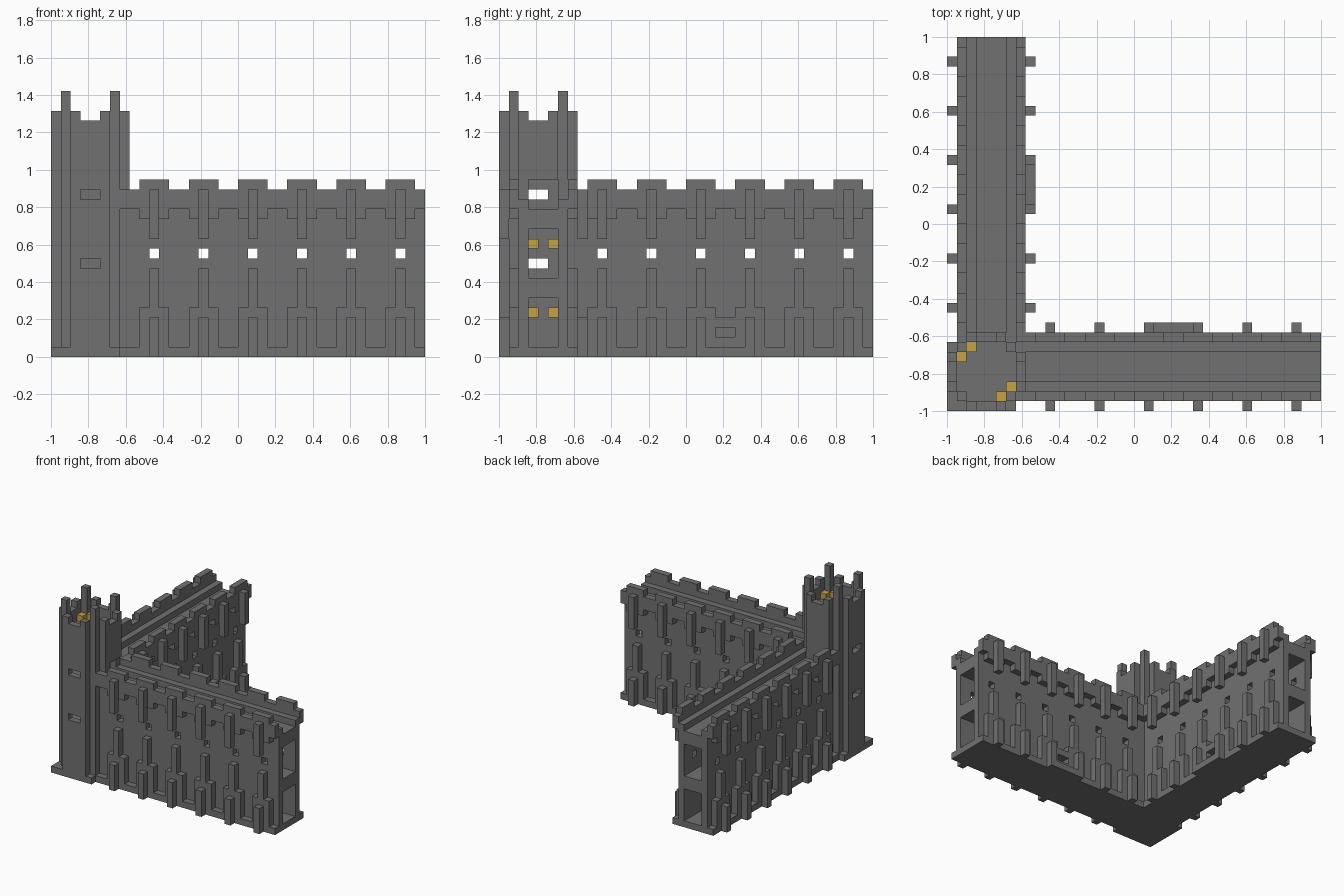
import bpy, bmesh

cube = bpy.data.objects.get("Cube")
if cube:
    bpy.data.objects.remove(cube, do_unlink=True)

U = 2 / 38          # edge of one building block
LENGTH = 38         # blocks along each wing
BAYS = range(10, 36, 5)


def material(name, rgb):
    m = bpy.data.materials.new(name)
    m.use_nodes = True
    m.diffuse_color = (*rgb, 1)
    m.node_tree.nodes["Principled BSDF"].inputs["Base Color"].default_value = (*rgb, 1)
    return m


STONE = material("grey stone", (0.165, 0.165, 0.165))
GOLD = material("torch gold", (0.56, 0.36, 0.06))


def build(name, boxes, mat=STONE, swap=False):
    """One object from block boxes ((x0, x1), (y0, y1), (z0, z1)); swap trades x and y."""
    bm = bmesh.new()
    for bx, by, bz in boxes:
        if swap:
            bx, by = by, bx
        verts = bmesh.ops.create_cube(bm, size=1)["verts"]
        for v in verts:
            for i, (lo, hi) in enumerate((bx, by, bz)):
                v.co[i] = (lo if v.co[i] < 0 else hi) * U - (1 if i < 2 else 0)
    mesh = bpy.data.meshes.new(name)
    bm.to_mesh(mesh)
    bm.free()
    mesh.materials.append(mat)
    ob = bpy.data.objects.new(name, mesh)
    bpy.context.collection.objects.link(ob)


def pierced(start, end, depth, z, holes):
    """A course of blocks along x, left open at each hole."""
    edges = [start] + [e for h in holes for e in h] + [end]
    return [((a, b), depth, z) for a, b in zip(edges[::2], edges[1::2])]


def wing(label, swap):
    loops = [(b, b + 1) for b in BAYS]
    slit = [(22, 24)]
    for side in ("outer", "inner"):
        inner = side == "inner"

        # Depths are mirrored for the courtyard side
        def depth(a, b):
            return (9 - b, 9 - a) if inner else (a, b)

        # Wall courses with a row of small windows
        start, skin = 7, depth(2, 3)
        wall = [((start, LENGTH), skin, (1, 2))]
        wall += pierced(start, LENGTH, skin, (2, 3), slit if inner else [])
        wall += [((start, LENGTH), skin, (3, 10)), ((start, LENGTH), skin, (11, 16))]
        wall += pierced(start, LENGTH, skin, (10, 11), loops)
        build(f"{label}_{side}_wall", wall, swap=swap)

        # Parapet with merlons, and a hanging post under each merlon
        lip, face = depth(1, 2), depth(0, 1)
        parapet = [((7, LENGTH), lip, (15, 17))]
        posts, feet = [], []
        for b in BAYS:
            parapet.append(((b - 1, b + 2), lip, (14, 18)))
            posts.append(((b, b + 1), face, (12, 17)))
            # Stepped buttress at the foot of the wall
            if inner and b in (20, 25):
                feet.append(((b - 1, b + 2), lip, (1, 2)))
            feet += [((b - 1, b + 2), lip, (1, 5)),
                     ((b, b + 1), lip, (5, 9)),
                     ((b, b + 1), face, (0, 4))]
        build(f"{label}_{side}_parapet", parapet, swap=swap)
        build(f"{label}_{side}_hanging_posts", posts, swap=swap)
        build(f"{label}_{side}_buttresses", feet, swap=swap)

    # Base, middle floor and walkway
    build(f"{label}_base", [((7, LENGTH), (1, 8), (0, 1))], swap=swap)
    build(f"{label}_floors", [((7, LENGTH), (3, 6), z) for z in ((6, 8), (13, 15))], swap=swap)

    # Slit surround and its doorstep on the courtyard side
    build(f"{label}_slit_surround",
          [((20, 26), (8, 9), (0, 1)), ((22, 24), (7, 8), (1, 2)),
           ((22, 24), (7, 8), (3, 4))], swap=swap)


wing("front_wing", False)
wing("side_wing", True)

# Tower: four faces around stepped corners
TOP = 25


def tower_face(at, openings):
    """Face split into block columns; openings lists (columns, z range)."""
    boxes = []
    for c in range(2, 6):
        top = TOP - 1 if c in (3, 4) else TOP
        z = 0
        for cols, (lo, hi) in openings:
            if c in cols:
                boxes.append(((c, c + 1), (at, at + 1), (z, lo)))
                z = hi
        boxes.append(((c, c + 1), (at, at + 1), (z, top)))
    return boxes


windows = [((3, 4), (9, 10)), ((3, 4), (16, 17))]
doors = [((3, 4, 5), z) for z in ((1, 6), (8, 13), (15, 18))]
build("tower_front", tower_face(0, windows))
build("tower_back", tower_face(7, []))
build("tower_right", tower_face(0, windows), swap=True)
build("tower_left", tower_face(7, doors), swap=True)
build("tower_pinnacles", [((x, x + 1), (y, y + 1), (0, TOP + 2)) for x in (1, 6) for y in (1, 6)])
build("tower_base", [((0, 7), (0, 7), (0, 1))])

# Tower floors and roof, shaped as a cross to sit inside the corners
levels = ((6, 8), (13, 15), (20, 22))
build("tower_floors", [b for z in levels for b in (((1, 7), (2, 6), z), ((2, 6), (1, 7), z))])

# Torches on the roof and in the two lower rooms
spots = [(x, y, 22) for x, y in ((1, 5), (2, 6), (5, 1), (6, 2))]
spots = [(min(x, 5) if y == 1 else x, y, z) for x, y, z in spots]
spots += [(1, y, z) for y in (3, 5) for z in (4, 11)]
build("torches", [((x, x + 1), (y, y + 1), (z, z + 1)) for x, y, z in spots], GOLD)
